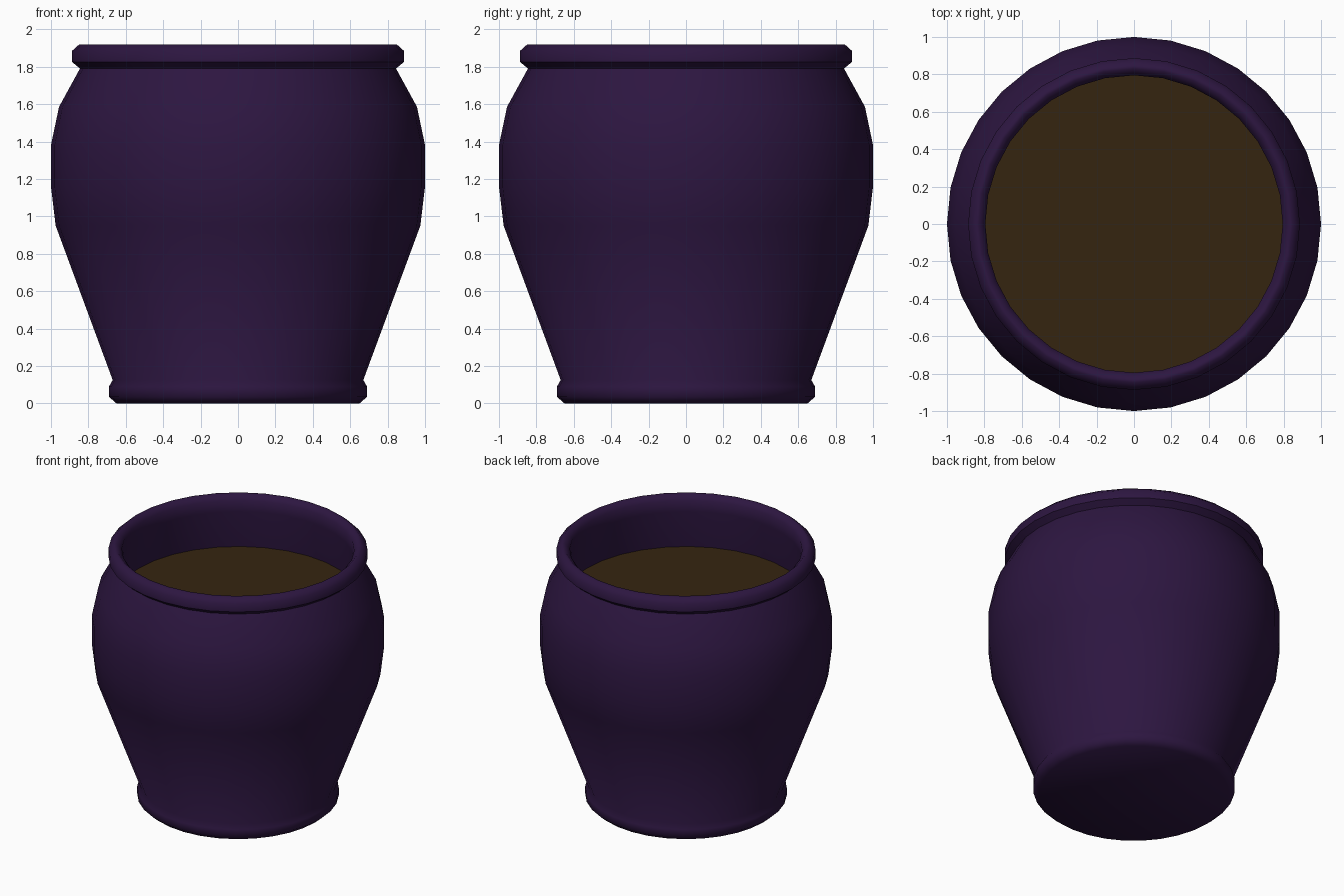
import bpy, bmesh, math

if "Cube" in bpy.data.objects:
    bpy.data.objects.remove(bpy.data.objects["Cube"])

SIDES = 32

def material(name, color):
    m = bpy.data.materials.new(name)
    m.diffuse_color = color
    m.use_nodes = True
    m.node_tree.nodes["Principled BSDF"].inputs["Base Color"].default_value = m.diffuse_color
    return m

def lathe(name, profile, mat, smooth=50):
    """Revolve (radius, z) points around z; radius 0 becomes a single pole."""
    me = bpy.data.meshes.new(name)
    bm = bmesh.new()
    verts = [bm.verts.new((r, 0, z)) for r, z in profile]
    edges = [bm.edges.new(p) for p in zip(verts, verts[1:])]
    bmesh.ops.spin(bm, geom=verts + edges, cent=(0, 0, 0), axis=(0, 0, 1),
                   angle=math.tau, steps=SIDES, use_merge=False)
    bmesh.ops.remove_doubles(bm, verts=bm.verts[:], dist=1e-4)
    bmesh.ops.recalc_face_normals(bm, faces=bm.faces[:])
    bm.to_mesh(me)
    bm.free()
    ob = bpy.data.objects.new(name, me)
    bpy.context.collection.objects.link(ob)
    me.materials.append(mat)
    bpy.ops.object.select_all(action='DESELECT')
    ob.select_set(True)
    bpy.context.view_layer.objects.active = ob
    bpy.ops.object.shade_smooth_by_angle(angle=math.radians(smooth))
    return ob

glaze = material("purple_glaze", (0.026, 0.008, 0.052, 1))
earth = material("soil_brown", (0.036, 0.018, 0.005, 1))

SOIL_Z = 1.52

# Pot: foot ring, bellied wall, rolled rim, inner wall and hidden floor under the soil
lathe("pot", [
    (0, 0), (0.65, 0), (0.69, 0.035), (0.69, 0.09), (0.67, 0.125),
    (0.975, 0.95), (1.0, 1.16), (1.0, 1.38), (0.957, 1.585), (0.845, 1.79),
    (0.887, 1.825), (0.887, 1.885), (0.848, 1.92), (0.83, 1.92),
    (0.795, 1.885), (0.795, 1.80), (0.83, SOIL_Z), (0, SOIL_Z - 0.01),
], glaze)

# Soil surface
lathe("soil", [(0, SOIL_Z), (0.83, SOIL_Z)], earth)
for p in bpy.data.objects["soil"].data.polygons:
    if p.normal.z < 0:
        p.flip()
